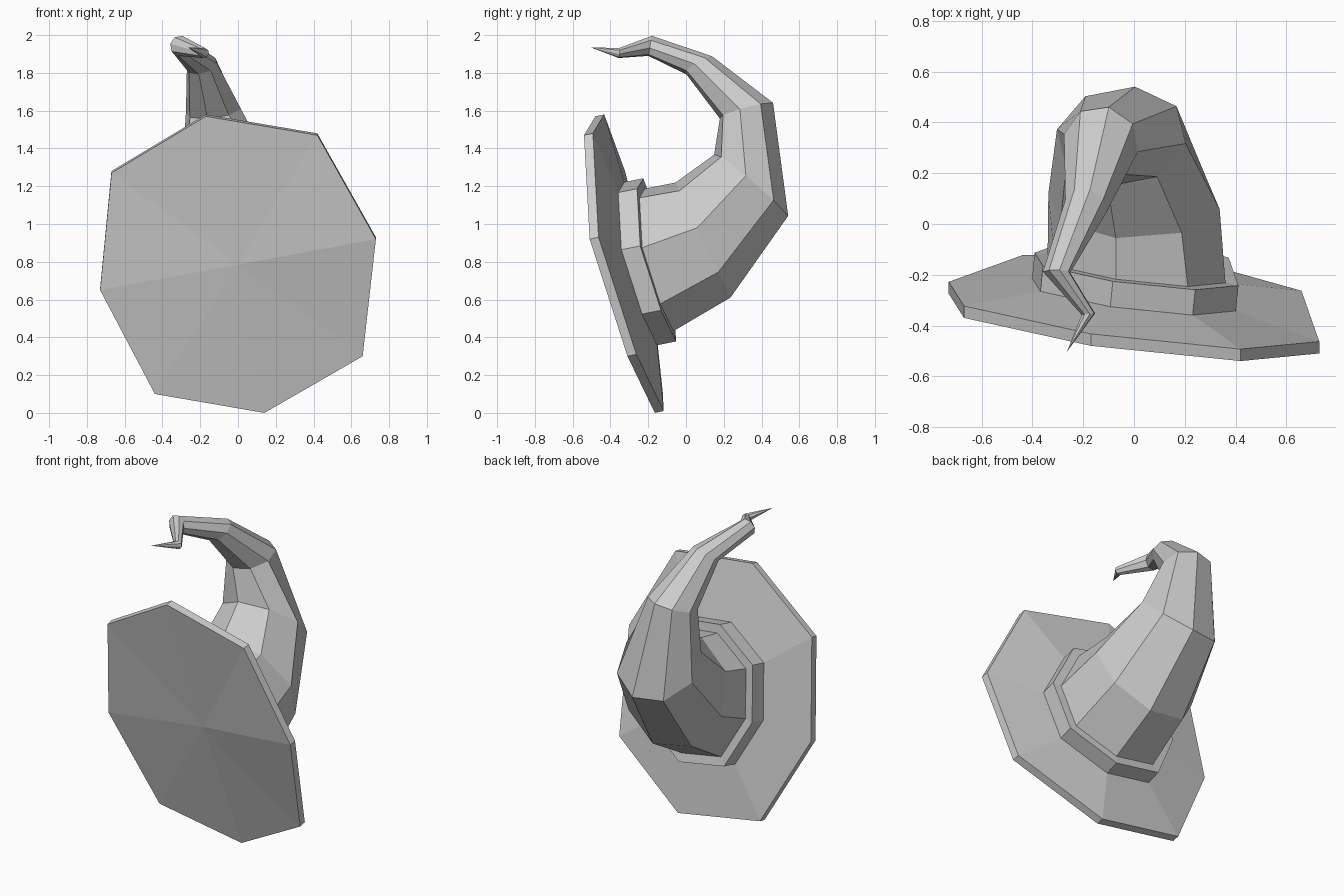
import bpy
import bmesh
from math import cos, sin, radians
from mathutils import Vector

if "Cube" in bpy.data.objects:
    bpy.data.objects.remove(bpy.data.objects["Cube"], do_unlink=True)

grey = bpy.data.materials.new("plain grey")
grey.use_nodes = True
grey.diffuse_color = (0.6, 0.6, 0.6, 1)
grey.node_tree.nodes["Principled BSDF"].inputs["Base Color"].default_value = (0.6, 0.6, 0.6, 1)


def loft(name, rings, start=None, end=None):
    """Skin a list of equal rings, closing either end with a fan to a point."""
    bm = bmesh.new()
    loops = [[bm.verts.new(p) for p in ring] for ring in rings]
    count = len(loops[0])
    for a, b in zip(loops, loops[1:]):
        for i in range(count):
            j = (i + 1) % count
            bm.faces.new((a[i], a[j], b[j], b[i]))
    for loop, point in ((loops[0], start), (loops[-1], end)):
        if point is not None:
            apex = bm.verts.new(point)
            for i in range(count):
                bm.faces.new((loop[i], loop[(i + 1) % count], apex))
    bmesh.ops.recalc_face_normals(bm, faces=bm.faces)
    mesh = bpy.data.meshes.new(name)
    bm.to_mesh(mesh)
    bm.free()
    mesh.materials.append(grey)
    obj = bpy.data.objects.new(name, mesh)
    bpy.context.collection.objects.link(obj)
    return obj


def octagon(center, normal, radius):
    """Eight points around a tilted axis, first one near +x."""
    n = Vector(normal).normalized()
    u = (Vector((1, 0, 0)) - n * n.x).normalized()
    v = u.cross(n)
    angles = [radians(12 + 45 * k) for k in range(8)]
    return [Vector(center) + radius * (cos(a) * u + sin(a) * v) for a in angles]


# Slightly warped brim outline, front edge
outline = [Vector(p) for p in (
    (0.73, -0.51, 0.92), (0.42, -0.54, 1.47), (-0.17, -0.48, 1.57), (-0.67, -0.37, 1.27),
    (-0.73, -0.275, 0.65), (-0.44, -0.17, 0.10), (0.14, -0.165, 0.0), (0.66, -0.31, 0.30))]
middle = Vector((0, -0.36, 0.785))


def scaled(factor, center):
    return [Vector(center) + (p - middle) * factor for p in outline]


# Brim: thin rim, rising a little towards the band
thickness = Vector((0, 0.047, 0.01))
band_base = (0.0, -0.26, 0.79)
band_top = (0.01, -0.16, 0.81)
loft("brim", [outline, [p + thickness for p in outline], scaled(0.55, band_base)],
     start=middle, end=band_base)

# Band around the foot of the crown
loft("hat_band", [scaled(0.55, band_base), scaled(0.55, band_top), scaled(0.48, band_top)],
     start=band_base, end=band_top)

# Crown: curls back, up and over to a kinked tip
sections = [
    ((0.0, 0.09, 0.915), (0, 0.90, 0.43), 0.345),
    ((-0.05, 0.345, 1.205), (-0.08, 0.65, 0.76), 0.26),
    ((-0.13, 0.32, 1.60), (-0.12, -0.26, 0.96), 0.15),
    ((-0.19, 0.07, 1.84), (-0.25, -0.52, 0.82), 0.085),
    ((-0.305, -0.19, 1.943), (0, -0.985, 0.17), 0.055),
    ((-0.18, -0.355, 1.905), (0.1, -1, 0), 0.027),
]
loft("crown", [scaled(0.48, band_top)] + [octagon(*s) for s in sections],
     start=band_top, end=(-0.265, -0.505, 1.935))
